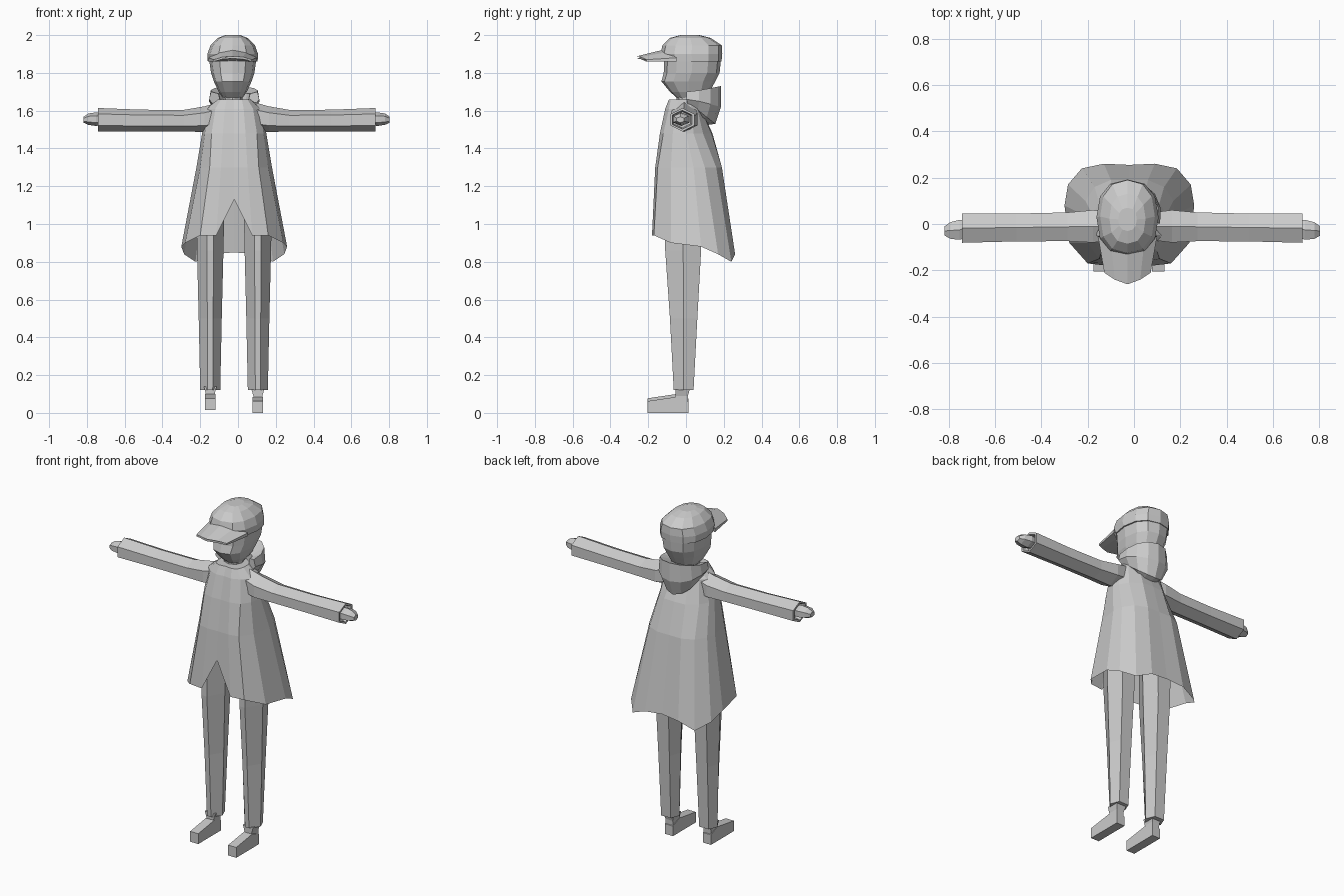
import bpy, bmesh, math

if "Cube" in bpy.data.objects:
    bpy.data.objects.remove(bpy.data.objects["Cube"])

grey = bpy.data.materials.new("plain grey")
grey.diffuse_color = (0.6, 0.6, 0.6, 1)
grey.use_nodes = True
grey.node_tree.nodes["Principled BSDF"].inputs["Base Color"].default_value = grey.diffuse_color
BODY_X, HEAD_X = -0.02, -0.028


def loft(name, rings, x=0.0, z=0.0, side=1, caps=(True, True)):
    """Skin a stack of closed rings; side=-1 flips the part in x."""
    bm = bmesh.new()
    rows = [[bm.verts.new((side * p[0] + x, p[1], p[2] + z)) for p in r] for r in rings]
    n = len(rows[0])
    for a, b in zip(rows, rows[1:]):
        for i in range(n):
            bm.faces.new((a[i], a[(i + 1) % n], b[(i + 1) % n], b[i]))
    for row, cap in ((rows[0], caps[0]), (rows[-1], caps[1])):
        if cap:
            bm.faces.new(row)
    bmesh.ops.recalc_face_normals(bm, faces=bm.faces)
    me = bpy.data.meshes.new(name)
    bm.to_mesh(me)
    bm.free()
    me.materials.append(grey)
    ob = bpy.data.objects.new(name, me)
    bpy.context.collection.objects.link(ob)
    return ob


def full(half):
    """Complete a ring from its half, first and last points on the middle."""
    return half + [(-p[0], p[1], p[2]) for p in reversed(half[1:-1])]


def level(z, half):
    return full([(x, y, z) for x, y in half])


def oval(z, rx, front, back, n=12):
    """Horizontal ring, slightly squared, with separate front and back depth."""
    mid, ry = (front + back) / 2, (back - front) / 2
    pts = []
    for i in range(n):
        a = 2 * math.pi * i / n
        s, c = math.sin(a), math.cos(a)
        k = lambda v: math.copysign(abs(v) ** 0.85, v)
        pts.append((rx * k(s), mid - ry * k(c), z))
    return pts


def tube_ring(x, y, z, ry, rz, n=6):
    return [(x, y + ry * math.sin(2 * math.pi * i / n) / 0.866,
             z + rz * math.cos(2 * math.pi * i / n)) for i in range(n)]


# Coat: flared, with a notch at the front and a dipping back hem
hem = full([(0, -.17, 1.13), (.095, -.18, .94), (.18, -.17, .94), (.26, -.08, .90),
            (.28, .08, .88), (.265, .17, .84), (.205, .24, .80), (.11, .26, .84), (0, .255, .85)])
hips = level(1.3, [(0, -.16), (.07, -.163), (.13, -.15), (.18, -.08), (.2, .04),
                   (.19, .10), (.15, .16), (.08, .19), (0, .19)])
chest = level(1.48, [(0, -.135), (.06, -.138), (.12, -.12), (.155, -.07), (.17, 0),
                     (.16, .04), (.13, .09), (.07, .135), (0, .14)])
shoulder = level(1.61, [(0, -.105), (.05, -.11), (.1, -.09), (.14, -.05), (.15, 0),
                        (.14, .03), (.11, .06), (.05, .08), (0, .08)])
collar = level(1.66, [(0, -.085), (.04, -.09), (.07, -.08), (.085, -.04), (.085, 0),
                      (.08, .02), (.065, .04), (.035, .06), (0, .06)])
loft("coat", [hem, hips, chest, shoulder, collar], BODY_X, caps=(False, True))

# Hood lying around the back of the neck
hood = []
for i in range(9):
    a = math.radians(-100 + 25 * i)
    s, c = math.sin(a), math.cos(a)
    b = max(c, 0)
    w = .125 + .015 * b
    hood.append([(.085 * s, .03 + .055 * c, 1.69),
                 (w * s, .03 + .155 * c, 1.70 + .03 * b),
                 ((w + .01) * s, .03 + .155 * c, 1.66 - .04 * b),
                 (.11 * s, .03 + .125 * c, 1.63 - .10 * b),
                 (.07 * s, .03 + .05 * c, 1.63 - .11 * b)])
loft("hood", hood, BODY_X)

# Neck and head
loft("neck", [oval(1.6, .05, -.05, .05, 8), oval(1.72, .055, -.05, .07, 8)], HEAD_X)
loft("head", [oval(1.665, .05, -.045, .07), oval(1.70, .075, -.085, .125),
              oval(1.755, .10, -.13, .155), oval(1.80, .115, -.118, .178),
              oval(1.87, .125, -.115, .185)], HEAD_X)

# Cap crown and brim
loft("cap", [oval(1.86, .132, -.115, .188), oval(1.90, .134, -.135, .192),
             oval(1.945, .118, -.125, .19), oval(1.985, .078, -.085, .13),
             oval(2.0, .04, -.03, .07)], HEAD_X)
brim_back = full([(0, -.11, 1.925), (.07, -.10, 1.91), (.128, -.05, 1.88),
                  (.128, -.05, 1.86), (.07, -.10, 1.862), (0, -.11, 1.865)])
brim_front = full([(0, -.26, 1.888), (.055, -.24, 1.884), (.10, -.21, 1.87),
                   (.10, -.21, 1.86), (.055, -.24, 1.873), (0, -.26, 1.876)])
loft("cap_brim", [brim_back, brim_front], HEAD_X)


def leg_ring(z, w, front, back):
    mid = (front + back) / 2
    return [(.25 * w, front, z), (w, mid, z), (.6 * w, back, z),
            (-.6 * w, back, z), (-w, mid, z), (-.25 * w, front, z)]


def box_ring(w, y0, y1, z0, z1):
    return [(-w, y0, z0), (w, y0, z0), (w, y1, z1), (-w, y1, z1)]


for side, tag in ((1, "left"), (-1, "right")):
    # Sleeve with a hollow cuff, and a mitten-like hand
    loft(tag + "_sleeve", [tube_ring(.09, -.01, 1.57, .06, .075),
                           tube_ring(.17, -.01, 1.555, .07, .068),
                           tube_ring(.28, -.012, 1.547, .062, .057),
                           tube_ring(.50, -.015, 1.548, .06, .057),
                           tube_ring(.735, -.018, 1.552, .063, .062),
                           tube_ring(.735, -.02, 1.552, .052, .05),
                           tube_ring(.70, -.02, 1.552, .045, .043)], -.007, 0, side)
    loft(tag + "_hand", [tube_ring(.69, -.02, 1.555, .03, .028),
                         tube_ring(.745, -.025, 1.555, .043, .036),
                         tube_ring(.785, -.028, 1.555, .036, .03),
                         tube_ring(.81, -.03, 1.552, .02, .016)], -.007, 0, side)
    # Trouser leg
    x = -.021 + side * .126
    loft(tag + "_leg", [leg_ring(.12, .053, -.065, .04), leg_ring(.5, .061, -.085, .06),
                        leg_ring(.86, .07, -.11, .08), leg_ring(1.1, .075, -.11, .08)],
         x, 0, side)
    # Ankle and foot
    lift = 0 if side == 1 else .015
    loft(tag + "_ankle", [box_ring(.024, -.055, .008, .05, .05),
                          [(-.024, -.055, .09), (.024, -.055, .09), (.024, .01, .09), (-.024, .01, .09)],
                          box_ring(.034, -.055, .02, .125, .125)], x, lift, side)
    loft(tag + "_foot", [[(-.027, y, 0), (.027, y, 0), (.027, y, h), (-.027, y, h)]
                         for y, h in ((-.205, .062), (-.05, .085), (.012, .06))], x, lift, side)
